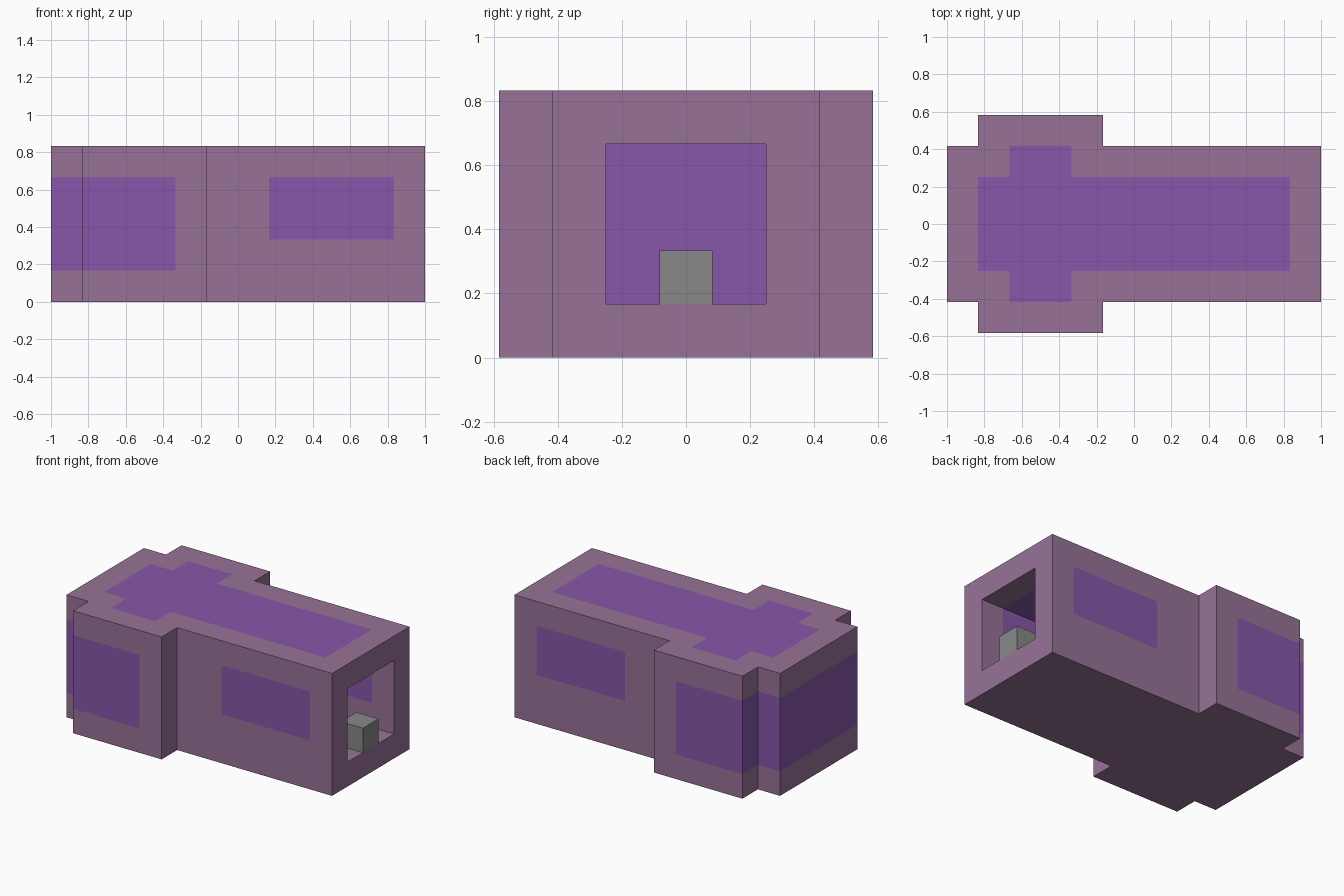
import bpy, bmesh
from mathutils import Vector

UNIT = 1 / 6  # wall thickness; all sizes below are in wall units

cube = bpy.data.objects.get("Cube")
if cube:
    bpy.data.objects.remove(cube, do_unlink=True)


def material(name, rgb):
    mat = bpy.data.materials.new(name)
    mat.use_nodes = True
    mat.diffuse_color = (*rgb, 1)
    mat.node_tree.nodes["Principled BSDF"].inputs["Base Color"].default_value = (*rgb, 1)
    return mat


mauve = material("mauve_wall", (0.309, 0.171, 0.309))
purple = material("purple_glass", (0.238, 0.095, 0.392))
grey = material("grey_stone", (0.246, 0.246, 0.246))


def prism(name, half_plan, z0, z1, mats):
    """Mirror half of a floor plan across y = 0 and extrude it upward."""
    plan = half_plan + [(x, -y) for x, y in reversed(half_plan)]
    bm = bmesh.new()
    base = bm.faces.new([bm.verts.new((x * UNIT, y * UNIT, z0 * UNIT)) for x, y in plan])
    top = bmesh.ops.extrude_face_region(bm, geom=[base])
    bmesh.ops.translate(bm, vec=(0, 0, (z1 - z0) * UNIT),
                        verts=[v for v in top["geom"] if isinstance(v, bmesh.types.BMVert)])
    bmesh.ops.recalc_face_normals(bm, faces=bm.faces[:])
    mesh = bpy.data.meshes.new(name)
    bm.to_mesh(mesh)
    bm.free()
    for m in mats:
        mesh.materials.append(m)
    obj = bpy.data.objects.new(name, mesh)
    bpy.context.collection.objects.link(obj)
    return obj


# Outer walls with the two side bays, and the room hollowed out of them
hull = prism("hull", [(-6, 2.5), (-5, 2.5), (-5, 3.5), (-1, 3.5), (-1, 2.5), (6, 2.5)],
             0, 5, [mauve, purple])
room = prism("room_cutter", [(-5, 1.5), (-4, 1.5), (-4, 2.5), (-2, 2.5), (-2, 1.5), (7, 1.5)],
             1, 4, [mauve])
room.hide_render = True

cut = hull.modifiers.new("hollow", "BOOLEAN")
cut.operation = "DIFFERENCE"
cut.solver = "EXACT"
cut.object = room
bpy.context.view_layer.objects.active = hull
bpy.ops.object.modifier_apply(modifier=cut.name)
bpy.data.objects.remove(room, do_unlink=True)

# Glass areas as boxes: x range, distance from centre line, z range
GLASS = [
    ((-5, 5), (0, 1.5), (4, 5)),     # roof light
    ((-4, -2), (0, 2.5), (4, 5)),    # roof light over bays
    ((1, 5), (1.5, 2.5), (2, 4)),    # side windows
    ((-6, -2), (0, 3.5), (1, 4)),    # rear and bay windows
]


def is_glass(p):
    q = (p.x, abs(p.y), p.z)
    return any(all(lo < c < hi for c, (lo, hi) in zip(q, box)) for box in GLASS)


# Score the surface along the window borders, then colour the glass faces
bm = bmesh.new()
bm.from_mesh(hull.data)
for axis in range(3):
    cuts = {edge for box in GLASS for edge in box[axis]}
    if axis == 1:
        cuts |= {-c for c in cuts}
    for c in sorted(cuts):
        normal = Vector((0, 0, 0))
        normal[axis] = 1
        bmesh.ops.bisect_plane(bm, geom=bm.verts[:] + bm.edges[:] + bm.faces[:],
                               dist=1e-5, plane_co=normal * c * UNIT, plane_no=normal)
bm.normal_update()
for face in bm.faces:
    inside = face.calc_center_median() / UNIT - face.normal * 0.1
    face.material_index = int(is_glass(inside))
bm.to_mesh(hull.data)
bm.free()

# Stone block standing in the doorway
prism("doorway_block", [(5, 0.5), (6, 0.5)], 1, 2, [grey])
